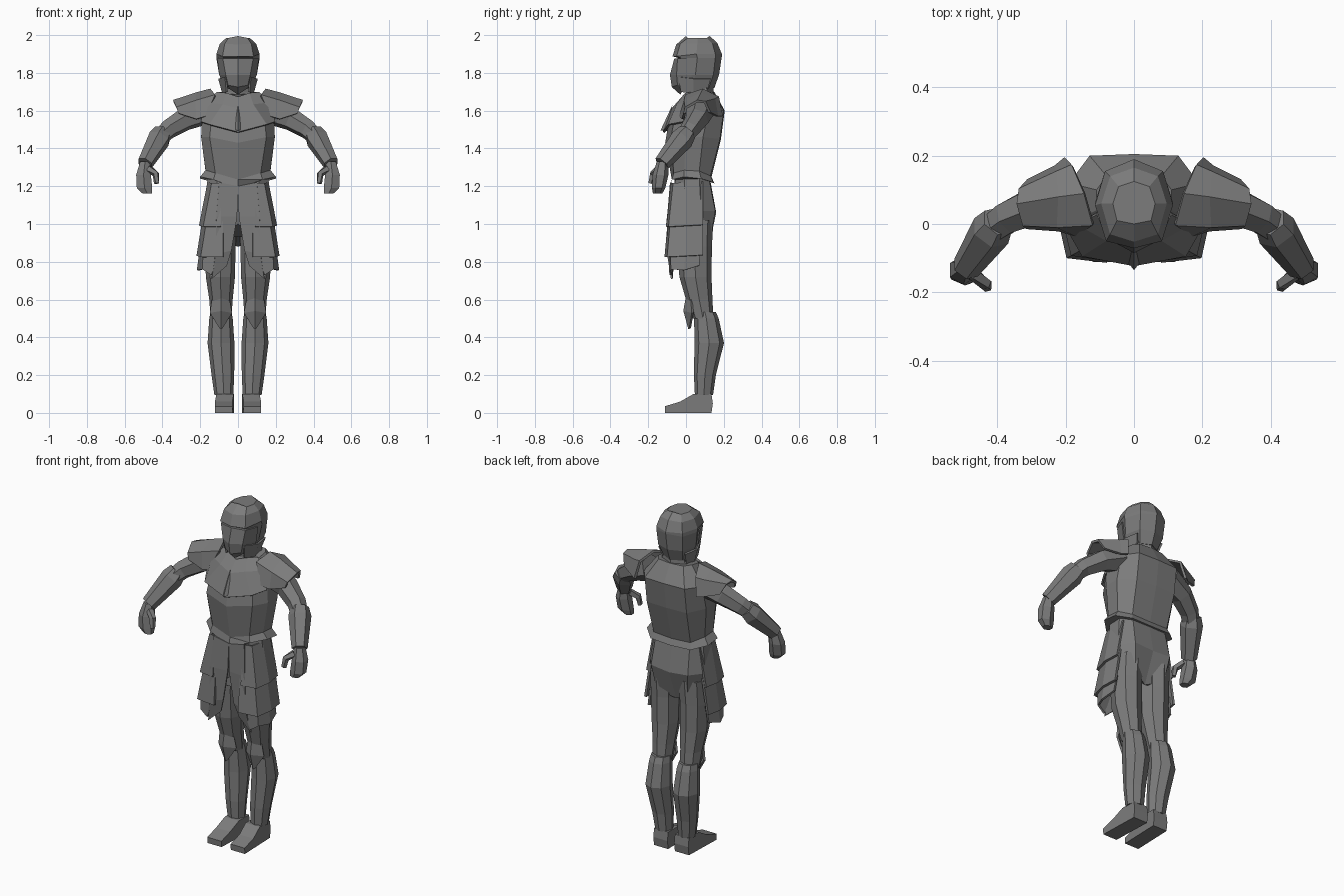
import bpy, bmesh, math
from mathutils import Vector

steel = bpy.data.materials.new("dark_grey_steel")
steel.diffuse_color = (0.2, 0.2, 0.2, 1)


def build(name, verts, faces, mirror=False, thick=0):
    """Make a flat shaded object, optionally thickened and mirrored."""
    me = bpy.data.meshes.new(name)
    me.from_pydata([Vector(v) for v in verts], [], faces)
    bm = bmesh.new()
    bm.from_mesh(me)
    bmesh.ops.remove_doubles(bm, verts=bm.verts, dist=0.0005)
    bmesh.ops.recalc_face_normals(bm, faces=bm.faces)
    bm.to_mesh(me)
    bm.free()
    me.materials.append(steel)
    ob = bpy.data.objects.new(name, me)
    bpy.context.collection.objects.link(ob)
    if thick:
        s = ob.modifiers.new("thickness", 'SOLIDIFY')
        s.thickness, s.offset = thick, 0
    if mirror:
        ob.modifiers.new("mirror", 'MIRROR')
    return ob


def loft(name, rings, mirror=False):
    """Closed rings joined by quads and capped at both ends."""
    n = len(rings[0])
    faces = [(i * n + j, i * n + (j + 1) % n, (i + 1) * n + (j + 1) % n, (i + 1) * n + j)
             for i in range(len(rings) - 1) for j in range(n)]
    faces += [tuple(range(n)), tuple(range((len(rings) - 1) * n, len(rings) * n))]
    return build(name, [p for r in rings for p in r], faces, mirror)


def half_loft(name, halves):
    """Each ring is given front to back for one side and reflected."""
    return loft(name, [h + [(-x, y, z) for x, y, z in reversed(h[1:-1])] for h in halves])


def sheet(name, rows, mirror=False, thick=0.012):
    """Open grid of points given some thickness."""
    n = len(rows[0])
    faces = [(i * n + j, i * n + j + 1, (i + 1) * n + j + 1, (i + 1) * n + j)
             for i in range(len(rows) - 1) for j in range(n - 1)]
    return build(name, [p for r in rows for p in r], faces, mirror, thick)


def stack(name, levels, n=8):
    """Horizontal rings: centre x, y, z, half width, half depth."""
    loft(name, [[(x + rx * math.sin(math.tau * k / n), y - ry * math.cos(math.tau * k / n), z)
                 for k in range(n)] for x, y, z, rx, ry in levels], True)


def tube(name, path, n=6):
    """Rings square to a path: point and radius."""
    rings = []
    for i, (p, r) in enumerate(path):
        a, b = path[max(i - 1, 0)][0], path[min(i + 1, len(path) - 1)][0]
        d = (Vector(b) - Vector(a)).normalized()
        u = d.cross(Vector((0, 1, 0.3))).normalized()
        v = d.cross(u)
        rings.append([Vector(p) + r * (u * math.cos(math.tau * k / n) + v * math.sin(math.tau * k / n))
                      for k in range(n)])
    loft(name, rings, True)


# Torso armour with a flared rim at the waist
half_loft("cuirass", [
    [(0, -.085, 1.185), (.13, -.075, 1.235), (.2, -.01, 1.25), (.2, .08, 1.24), (.13, .145, 1.22), (0, .15, 1.215)],
    [(0, -.075, 1.235), (.12, -.065, 1.27), (.172, -.01, 1.285), (.172, .07, 1.28), (.12, .13, 1.255), (0, .135, 1.25)],
    [(0, -.11, 1.43), (.15, -.08, 1.46), (.195, 0, 1.46), (.195, .09, 1.46), (.13, .18, 1.45), (0, .185, 1.45)],
    [(0, -.09, 1.55), (.14, -.06, 1.56), (.19, 0, 1.57), (.19, .12, 1.6), (.13, .2, 1.6), (0, .205, 1.6)],
    [(0, -.01, 1.66), (.07, 0, 1.685), (.11, .04, 1.69), (.11, .1, 1.7), (.08, .14, 1.7), (0, .15, 1.7)]])
sheet("chest_plate", [
    [(0, -.118, 1.485), (.15, -.09, 1.525), (.195, -.01, 1.54)],
    [(0, -.07, 1.61), (.08, -.045, 1.63), (.16, 0, 1.64)],
    [(0, -.015, 1.67), (.06, 0, 1.69), (.11, .03, 1.695)]], True)
build("chest_ridge", [(0, -.072, 1.63), (.022, -.108, 1.5), (-.022, -.108, 1.5), (0, -.135, 1.495), (0, -.09, 1.49)],
      [(0, 1, 3), (0, 3, 2), (1, 4, 3), (4, 2, 3), (0, 4, 1), (0, 2, 4)])

# Neck and helmet
half_loft("neck", [
    [(0, y - r, z), (r, y - r * .5, z), (r * 1.1, y + r * .5, z), (0, y + r, z)]
    for y, z, r in ((.08, 1.64, .085), (.075, 1.7, .072), (.07, 1.78, .07))])
half_loft("helmet", [
    [(0, 0, 1.72), (.05, 0, 1.72), (.065, .04, 1.72), (.06, .12, 1.72), (0, .15, 1.72)],
    [(0, -.03, 1.79), (.07, -.02, 1.79), (.1, .05, 1.79), (.08, .145, 1.79), (0, .175, 1.79)],
    [(0, -.045, 1.88), (.078, -.03, 1.88), (.115, .06, 1.88), (.085, .155, 1.88), (0, .19, 1.89)],
    [(0, -.071, 1.888), (.082, -.05, 1.888), (.114, .055, 1.9), (.085, .155, 1.9), (0, .19, 1.9)],
    [(0, -.052, 1.95), (.07, -.03, 1.955), (.096, .06, 1.955), (.07, .14, 1.955), (0, .165, 1.96)],
    [(0, 0, 1.995), (.05, .01, 1.985), (.062, .06, 1.985), (.045, .11, 1.985), (0, .125, 1.995)]])
half_loft("visor", [
    [(0, -.03, 1.685), (.045, -.015, 1.715), (.055, .03, 1.72), (0, .03, 1.72)],
    [(0, -.075, 1.725), (.052, -.045, 1.735), (.075, .03, 1.735), (0, .03, 1.735)],
    [(0, -.085, 1.79), (.065, -.05, 1.79), (.1, .03, 1.79), (0, .03, 1.79)],
    [(0, -.062, 1.875), (.08, -.045, 1.875), (.11, .03, 1.875), (0, .03, 1.875)]])
sheet("cheek_guard", [
    [(.065, -.04, 1.78), (.1, .04, 1.77), (.085, .13, 1.77)],
    [(.058, -.025, 1.70), (.078, .04, 1.69), (.065, .11, 1.70)]], True, .01)

# Shoulder guards
sheet("shoulder_guard", [
    [(.17, -.03, 1.57), (.12, 0, 1.68), (.145, .09, 1.71), (.18, .17, 1.67), (.2, .19, 1.57)],
    [(.22, -.015, 1.555), (.225, -.005, 1.65), (.22, .08, 1.69), (.225, .15, 1.66), (.23, .165, 1.57)],
    [(.315, -.008, 1.585), (.325, 0, 1.615), (.342, .06, 1.65), (.335, .1, 1.645), (.31, .125, 1.59)]], True, .014)

# Arms, bracers and hands
tube("upper_arm", [((.17, .075, 1.6), .075), ((.28, .06, 1.555), .062), ((.37, .02, 1.5), .052), ((.42, -.02, 1.45), .045)])
tube("bracer", [((.398, .008, 1.487), .05), ((.418, -.02, 1.45), .062), ((.492, -.128, 1.32), .043)])
stack("hand", [(.492, -.125, 1.33, .03, .03), (.5, -.135, 1.26, .045, .042),
               (.495, -.145, 1.19, .047, .035), (.48, -.15, 1.162, .03, .025)], 6)
tube("thumb", [((.47, -.145, 1.29), .022), ((.435, -.175, 1.265), .019), ((.43, -.185, 1.215), .015)], 5)

# Hips
half_loft("hips", [
    [(0, -.03, 1.0), (.09, -.05, .93), (.15, 0, .93), (.15, .06, .93), (.1, .13, .92), (0, .09, .88)],
    [(0, -.065, 1.08), (.11, -.07, 1.07), (.18, 0, 1.07), (.18, .08, 1.07), (.12, .155, 1.07), (0, .16, 1.06)],
    [(0, -.06, 1.25), (.11, -.055, 1.25), (.16, -.01, 1.25), (.16, .07, 1.25), (.11, .12, 1.25), (0, .125, 1.25)]])

# Skirt plates hang in overlapping tiers around each hip
for i, (zt, zb, top, bot) in enumerate(((1.215, .985, .155, .2), (1.03, .825, .18, .213))):
    rows = []
    for z, w in ((zt, top), (zb, bot)):
        f = -.075 - (w - .155) * .55
        rows.append([(.09 - i * .012, f, z), (w - .02, f + .012, z), (w, 0, z + .005), (w - .01, .09, z + .01)])
    sheet(f"hip_plate_{i + 1}", rows, True, .014)
sheet("hip_plate_3", [
    [(.085, -.09, .88), (.18, -.08, .88), (.195, 0, .88), (.18, .075, .88)],
    [(.14, -.082, .73), (.185, -.075, .76), (.212, -.01, .755), (.195, .07, .78)]], True)
sheet("front_skirt", [
    [(.0, -.08, 1.2), (.1, -.08, 1.22)],
    [(.005, -.085, 1.04), (.115, -.095, 1.04)],
    [(.035, -.085, .86), (.12, -.095, .84)],
    [(.06, -.07, .78), (.14, -.075, .71)]], True, .01)

# Legs
stack("thigh", [(.09, .045, 1.02, .085, .1), (.095, .045, .88, .082, .092), (.093, .05, .72, .077, .085),
                (.09, .07, .6, .062, .07), (.09, .09, .5, .055, .055)])
stack("greave", [(.09, .1, .535, .056, .058), (.09, .108, .5, .062, .065), (.09, .123, .37, .071, .078),
                 (.08, .1, .2, .06, .058), (.075, .095, .095, .05, .048)])
sheet("knee_guard", [
    [(.048, .03, .6), (.09, .005, .615), (.135, .03, .6)],
    [(.035, .035, .53), (.09, -.008, .54), (.145, .035, .53)],
    [(.085, .022, .45), (.09, .018, .445), (.095, .022, .45)]], True)

# Feet: side profile extruded across the width
profile = [(-.11, 0), (-.112, .035), (-.03, .06), (.04, .1), (.135, .1), (.142, .05), (.135, 0)]
loft("foot", [[(x + (.008 if y < -.02 else 0), y, z) for y, z in profile] for x in (.022, .114)], True)
